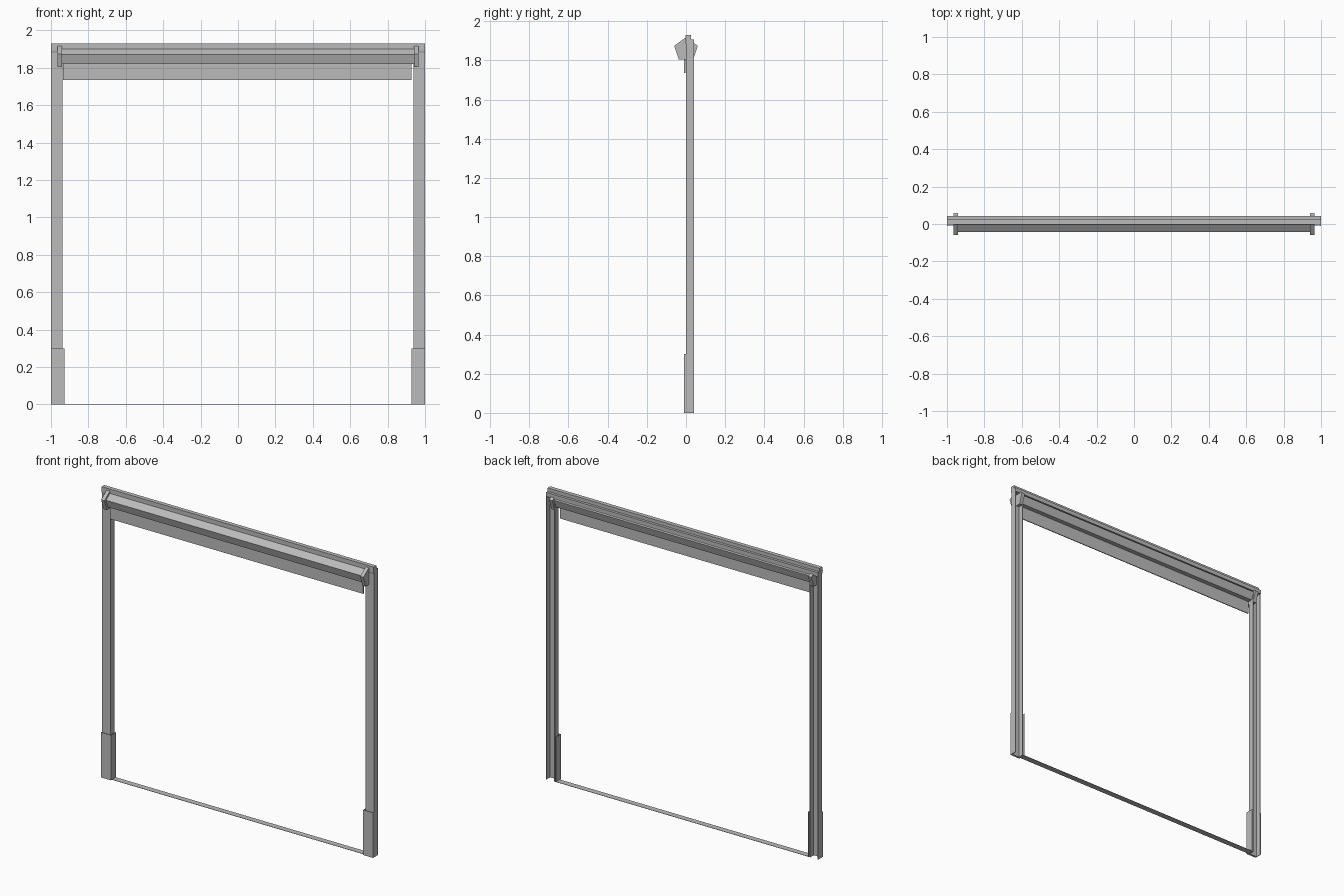
import bpy
import math

cube = bpy.data.objects.get("Cube")
if cube:
    bpy.data.objects.remove(cube, do_unlink=True)

GREY = 0.5
metal = bpy.data.materials.new("plain_grey")
metal.use_nodes = True
metal.diffuse_color = (GREY, GREY, GREY, 1)
metal.node_tree.nodes["Principled BSDF"].inputs["Base Color"].default_value = (GREY, GREY, GREY, 1)


def prism(name, outline, place, start, end):
    """Extrude a closed 2D outline; place maps (u, v, along) to x, y, z."""
    n = len(outline)
    verts = [place(u, v, t) for t in (start, end) for u, v in outline]
    faces = [(i, (i + 1) % n, (i + 1) % n + n, i + n) for i in range(n)]
    faces += [tuple(reversed(range(n))), tuple(range(n, 2 * n))]
    mesh = bpy.data.meshes.new(name)
    mesh.from_pydata(verts, [], faces)
    mesh.materials.append(metal)
    obj = bpy.data.objects.new(name, mesh)
    bpy.context.collection.objects.link(obj)
    # Consistent outward normals
    bpy.context.view_layer.objects.active = obj
    obj.select_set(True)
    bpy.ops.object.mode_set(mode='EDIT')
    bpy.ops.mesh.select_all(action='SELECT')
    bpy.ops.mesh.normals_make_consistent(inside=False)
    bpy.ops.object.mode_set(mode='OBJECT')
    obj.select_set(False)
    return obj


def along_x(u, v, t):
    return (t, u, v)


def rect(u0, u1, v0, v1):
    return [(u0, v0), (u1, v0), (u1, v1), (u0, v1)]


def pentagon(radius, z):
    turns = [math.pi / 2 + k * math.tau / 5 for k in range(5)]
    return [(radius * math.cos(a), z + radius * math.sin(a)) for a in turns]


def channel(inner, front, back, wall):
    """U section open towards the back."""
    return [(1, front), (1, back), (1 - wall, back), (1 - wall, front + wall),
            (inner + wall, front + wall), (inner + wall, back), (inner, back), (inner, front)]


# Side posts, their foot guards and the roller end brackets
for side, label in ((1, "left"), (-1, "right")):
    def upright(u, v, t, s=side):
        return (s * u, v, t)

    prism(label + "_post", channel(0.937, 0, 0.04, 0.004), upright, 0, 1.89)
    prism(label + "_foot_guard", channel(0.927, -0.01, 0.042, 0.003), upright, 0, 0.3)
    prism(label + "_roller_bracket", pentagon(0.063, 1.855), along_x, side * 0.94, side * 0.964)

# Stepped header beam with a bevelled lower front edge
beam = [(0, 1.88), (0.042, 1.88), (0.042, 1.907), (0.025, 1.907),
        (0.025, 1.93), (-0.003, 1.93), (-0.003, 1.891)]
prism("header_beam", beam, along_x, -1, 1)

# Roller, hanging curtain and floor strip
prism("roller", pentagon(0.046, 1.857), along_x, -0.945, 0.945)
prism("curtain", rect(-0.009, -0.003, 1.735, 1.86), along_x, -0.935, 0.927)
prism("floor_strip", rect(0, 0.04, 0, 0.002), along_x, -0.935, 0.935)
